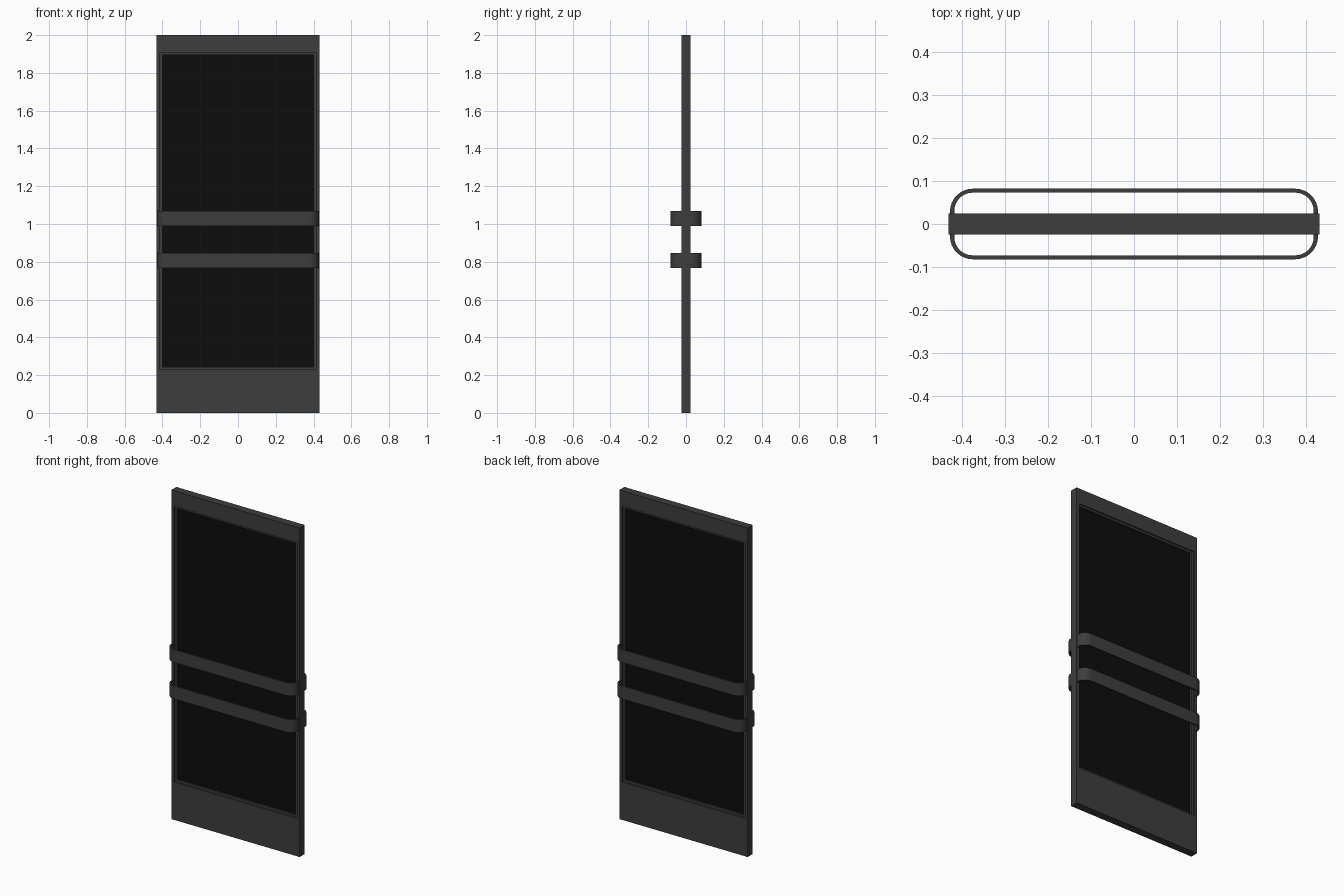
import bpy, bmesh
from math import sin, cos, pi

cube = bpy.data.objects.get("Cube")
if cube:
    bpy.data.objects.remove(cube)


def material(name, value):
    m = bpy.data.materials.new(name)
    m.use_nodes = True
    m.diffuse_color = (value, value, value, 1)
    bsdf = m.node_tree.nodes["Principled BSDF"]
    bsdf.inputs["Base Color"].default_value = (value, value, value, 1)
    bsdf.inputs["Roughness"].default_value = 0.6
    return m


metal = material("dark grey metal", 0.047)
glass = material("black glass", 0.004)


def loft(name, loops, mat):
    """Join closed loops of points into a ring-shaped solid."""
    bm = bmesh.new()
    rings = [[bm.verts.new(p) for p in loop] for loop in loops]
    n = len(rings[0])
    for a, b in zip(rings, rings[1:] + rings[:1]):
        for i in range(n):
            j = (i + 1) % n
            bm.faces.new((a[i], a[j], b[j], b[i]))
    bmesh.ops.recalc_face_normals(bm, faces=bm.faces)
    mesh = bpy.data.meshes.new(name)
    bm.to_mesh(mesh)
    bm.free()
    mesh.materials.append(mat)
    obj = bpy.data.objects.new(name, mesh)
    bpy.context.collection.objects.link(obj)
    return obj


def rect(x, y, low, high):
    return [(-x, y, low), (x, y, low), (x, y, high), (-x, y, high)]


def rect_ring(name, outer, inner, depth, mat):
    loft(name, [rect(s[0], y, s[1], s[2]) for s, y in
                ((outer, -depth), (inner, -depth), (inner, depth), (outer, depth))], mat)


# Door frame and the slim glazing bead inside it
edge = (0.432, 0, 2)
opening = (0.412, 0.23, 1.906)
pane = (0.399, 0.243, 1.894)
rect_ring("door_frame", edge, opening, 0.024, metal)
rect_ring("glazing_bead", opening, pane, 0.016, metal)

# Glass pane
bpy.ops.mesh.primitive_cube_add(size=1, location=(0, 0, (pane[1] + pane[2]) / 2))
panel = bpy.context.object
panel.name = "glass_pane"
panel.scale = (2 * pane[0], 0.01, pane[2] - pane[1])
bpy.ops.object.transform_apply(location=False, rotation=False, scale=True)
panel.data.materials.append(glass)


def rounded(x, y, r, z, steps=8):
    """Rounded rectangle outline at height z."""
    points = []
    for k, (sx, sy) in enumerate(((1, 1), (-1, 1), (-1, -1), (1, -1))):
        for i in range(steps + 1):
            a = (k + i / steps) * pi / 2
            points.append((sx * (x - r) + r * cos(a), sy * (y - r) + r * sin(a), z))
    return points


# Push bars wrapping round both sides of the door
for name, low, high in (("lower_push_bar", 0.768, 0.846), ("upper_push_bar", 0.99, 1.068)):
    bar = loft(name, [rounded(0.428, 0.082, 0.053, low), rounded(0.428, 0.082, 0.053, high),
                      rounded(0.418, 0.073, 0.043, high), rounded(0.418, 0.073, 0.043, low)], metal)
    bpy.ops.object.select_all(action="DESELECT")
    bar.select_set(True)
    bpy.context.view_layer.objects.active = bar
    bpy.ops.object.shade_smooth_by_angle()
